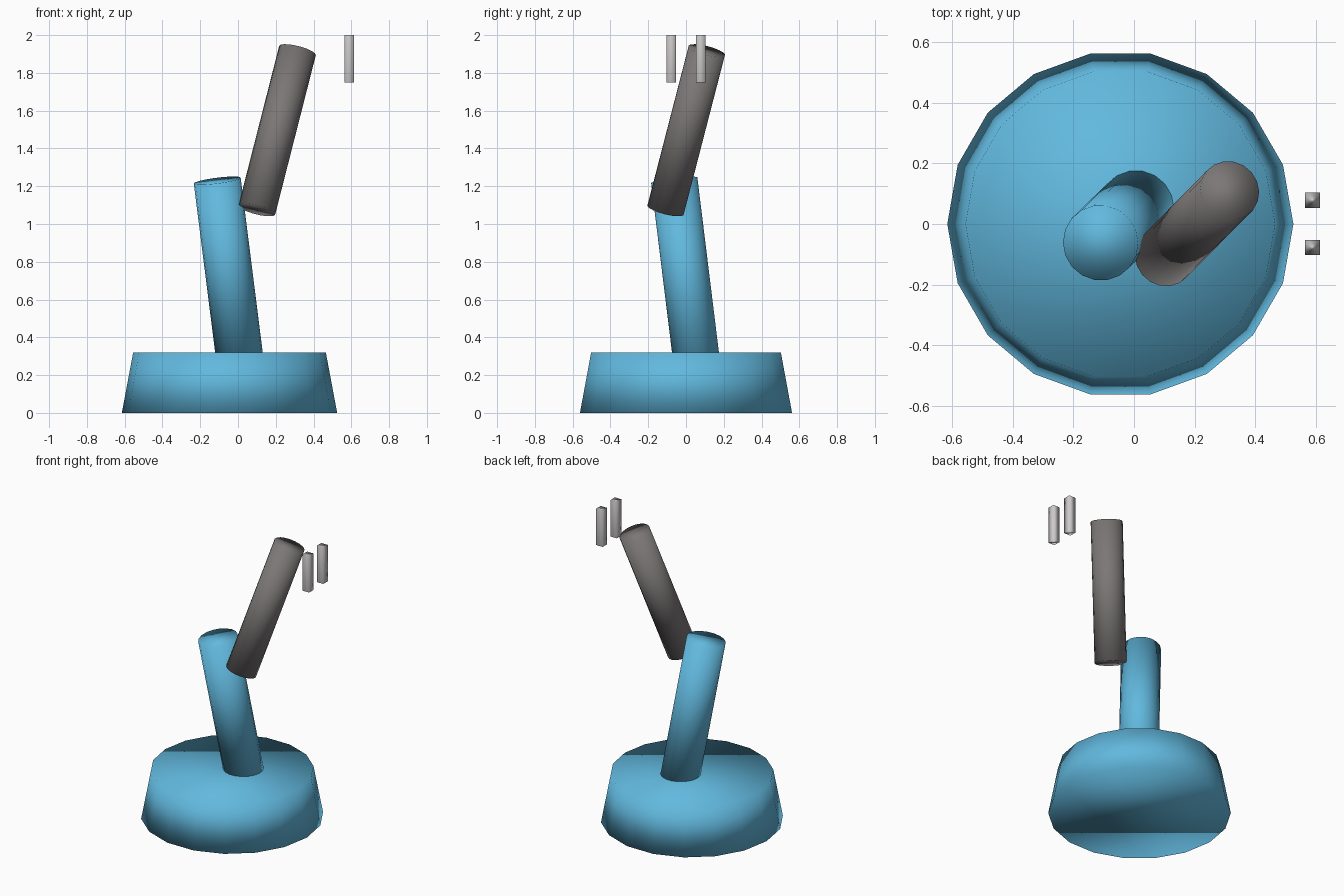
import bpy
import math
from mathutils import Vector, Matrix

cube = bpy.data.objects.get("Cube")
if cube:
    bpy.data.objects.remove(cube, do_unlink=True)


def material(name, rgb):
    mat = bpy.data.materials.new(name)
    mat.use_nodes = True
    mat.diffuse_color = (*rgb, 1)
    mat.node_tree.nodes["Principled BSDF"].inputs["Base Color"].default_value = (*rgb, 1)
    return mat


blue = material("sky blue", (0.12, 0.48, 0.73))
dark_grey = material("dark grey", (0.2, 0.185, 0.185))
light_grey = material("light grey", (0.6, 0.58, 0.58))


def finish(name, mat):
    obj = bpy.context.object
    obj.name = name
    obj.data.materials.append(mat)
    bpy.ops.object.shade_smooth()
    return obj


def rod(name, start, end, r_start, r_end, sides, mat):
    """Closed cylinder or cone running between two points."""
    a, b = Vector(start), Vector(end)
    axis = b - a
    bpy.ops.mesh.primitive_cone_add(vertices=sides, radius1=r_start, radius2=r_end,
                                    depth=axis.length)
    turn = Vector((0, 0, 1)).rotation_difference(axis).to_matrix().to_4x4()
    bpy.context.object.matrix_world = (Matrix.Translation((a + b) / 2) @ turn
                                       @ Matrix.Rotation(math.pi / 2, 4, "Z"))
    return finish(name, mat)


# Tapered pedestal
rod("base", (-0.045, 0, 0), (-0.045, 0, 0.32), 0.57, 0.51, 18, blue)

# Two leaning arm segments
rod("lower_arm", (0.01, 0.055, 0.28), (-0.11, -0.062, 1.23), 0.125, 0.125, 18, blue)
rod("upper_arm", (0.1, -0.108, 1.075), (0.315, 0.11, 1.918), 0.1, 0.1, 18, dark_grey)

# Pair of gripper fingers
for name, y in (("right_finger", -0.077), ("left_finger", 0.078)):
    bpy.ops.mesh.primitive_cube_add(size=1, location=(0.588, y, 1.875))
    bpy.context.object.scale = (0.05, 0.05, 0.25)
    finish(name, light_grey)
